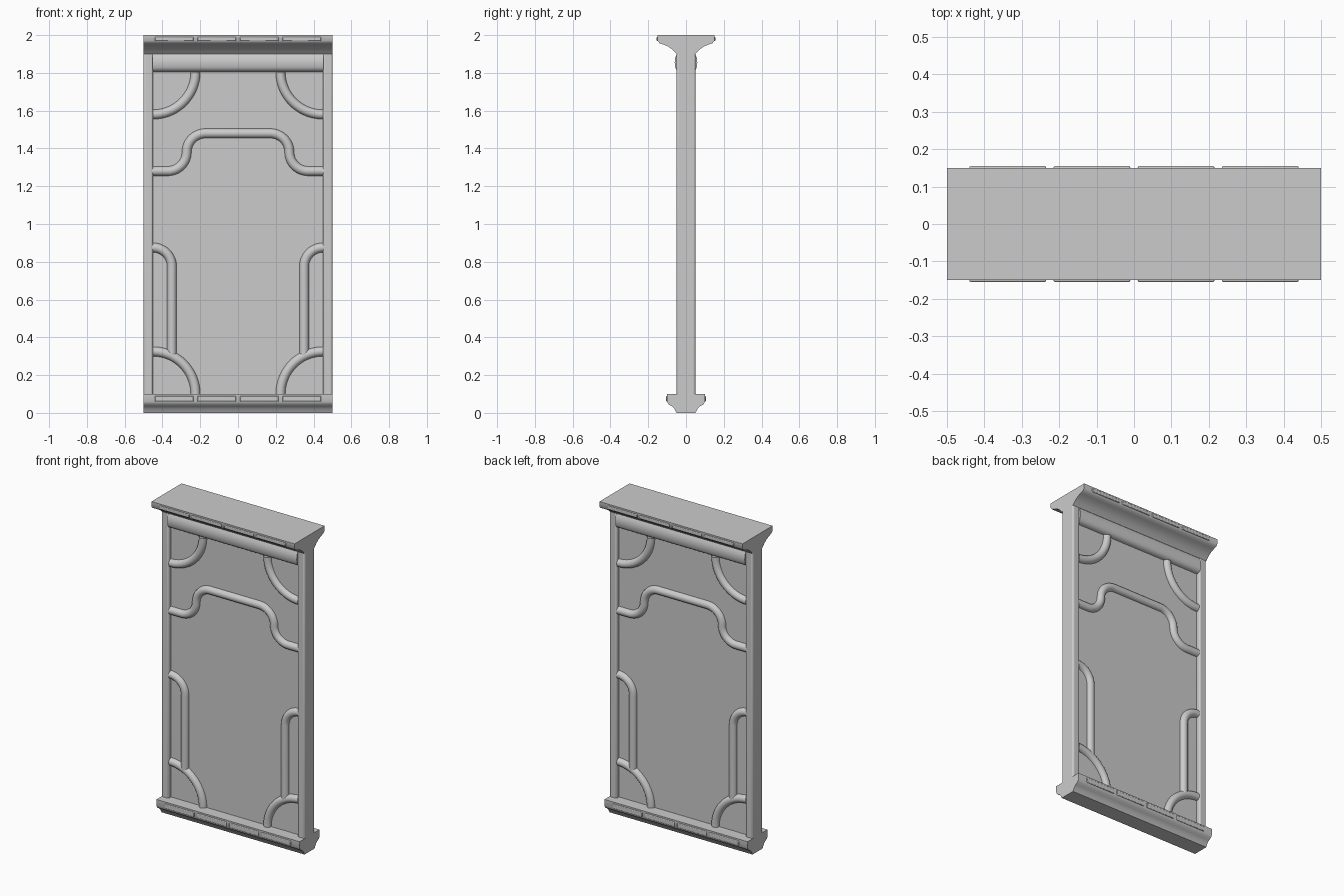
import bpy, bmesh, math
from mathutils import Vector

if "Cube" in bpy.data.objects:
    bpy.data.objects.remove(bpy.data.objects["Cube"])


def finish(name, bm, mirror=None, bevel=0.0, segments=3):
    bmesh.ops.recalc_face_normals(bm, faces=bm.faces)
    me = bpy.data.meshes.new(name)
    bm.to_mesh(me)
    bm.free()
    me.shade_smooth()
    me.set_sharp_from_angle(angle=math.radians(40))
    ob = bpy.data.objects.new(name, me)
    bpy.context.collection.objects.link(ob)
    if bevel:
        m = ob.modifiers.new("soft_edges", 'BEVEL')
        m.width, m.segments = bevel, segments
    if mirror:
        m = ob.modifiers.new("mirror", 'MIRROR')
        m.use_axis = mirror
    return ob


def box(name, lo, hi, **kw):
    bm = bmesh.new()
    bmesh.ops.create_cube(bm, size=1)
    for v in bm.verts:
        v.co = [(l + h) / 2 + c * (h - l) for c, l, h in zip(v.co, lo, hi)]
    return finish(name, bm, **kw)


def moulding(name, half_profile, half_width):
    """Extrude a front/back symmetric (y, z) profile along x."""
    outline = half_profile + [(-y, z) for y, z in reversed(half_profile)]
    bm = bmesh.new()
    face = bm.faces.new([bm.verts.new((-half_width, y, z)) for y, z in outline])
    ext = bmesh.ops.extrude_face_region(bm, geom=[face])
    bmesh.ops.translate(bm, vec=(2 * half_width, 0, 0),
                        verts=[g for g in ext["geom"] if isinstance(g, bmesh.types.BMVert)])
    return finish(name, bm)


def arc(cx, cz, r, a0, a1, n=12):
    angles = [math.radians(a0 + (a1 - a0) * i / n) for i in range(n + 1)]
    return [(cx + r * math.cos(a), cz + r * math.sin(a)) for a in angles]


def half_round(name, path, r=0.025, y0=-0.025, n=10):
    """Sweep a half-round bead along an (x, z) path on the panel, mirrored to all sides."""
    pts = [Vector(p) for p in path]
    bm = bmesh.new()
    rings = []
    for i, p in enumerate(pts):
        t = (pts[min(i + 1, len(pts) - 1)] - pts[max(i - 1, 0)]).normalized()
        ring = []
        for k in range(n + 1):
            a = math.pi * k / n
            s = r * math.cos(a)
            ring.append(bm.verts.new((p.x - t.y * s, y0 - r * math.sin(a), p.y + t.x * s)))
        rings.append(ring)
    for a, b in zip(rings, rings[1:]):
        for k in range(n):
            bm.faces.new((a[k], a[k + 1], b[k + 1], b[k]))
    ob = finish(name, bm, mirror=(True, True, False))
    # the open sheet must face outwards (towards the front)
    ob.data.update()
    if sum(f.normal.y * f.area for f in ob.data.polygons) > 0:
        ob.data.flip_normals()
    return ob


# Panel and side posts
box("panel", (-0.46, -0.025, 0.05), (0.46, 0.025, 1.85))
box("side_post", (0.45, -0.05, 0.0), (0.5, 0.05, 1.99), mirror=(True, False, False), bevel=0.01)

# Top cornice, rounded rail below it, and base
moulding("cornice", [(0.15, 2.0), (0.15, 1.97), (0.14, 1.957), (0.12, 1.95), (0.095, 1.94),
                     (0.07, 1.922), (0.05, 1.9)], 0.5)
moulding("top_rail", [(0.045, 1.91), (0.05, 1.895), (0.057, 1.882), (0.06, 1.855),
                      (0.057, 1.828), (0.05, 1.815), (0.035, 1.806)], 0.452)
moulding("base", [(0.1, 0.1), (0.1, 0.06), (0.093, 0.045), (0.075, 0.035),
                  (0.06, 0.02), (0.05, 0.0)], 0.5)

# Thin raised strips on cornice and base edges
for label, y, z0, z1 in (("cornice", 0.15, 1.968, 1.99), ("base", 0.1, 0.06, 0.09)):
    for i, (x0, x1) in enumerate(((0.01, 0.215), (0.235, 0.44))):
        box(f"{label}_strip_{i}", (x0, -y - 0.005, z0), (x1, -y + 0.01, z1),
            mirror=(True, True, False), bevel=0.004, segments=2)

# Half-round decorative beads on both faces
half_round("upper_corner_bead", arc(0.45, 1.805, 0.225, 180, 270, 18))
half_round("lower_corner_bead", arc(0.45, 0.1, 0.225, 90, 180, 18))
half_round("stepped_bead", [(0.455, 1.28)] + arc(0.372, 1.38, 0.1, 270, 180)
           + arc(0.172, 1.38, 0.1, 0, 90)[1:] + [(0.0, 1.48)])
half_round("side_bead", [(0.455, 0.875)] + arc(0.45, 0.775, 0.1, 90, 180) + [(0.35, 0.3)])
